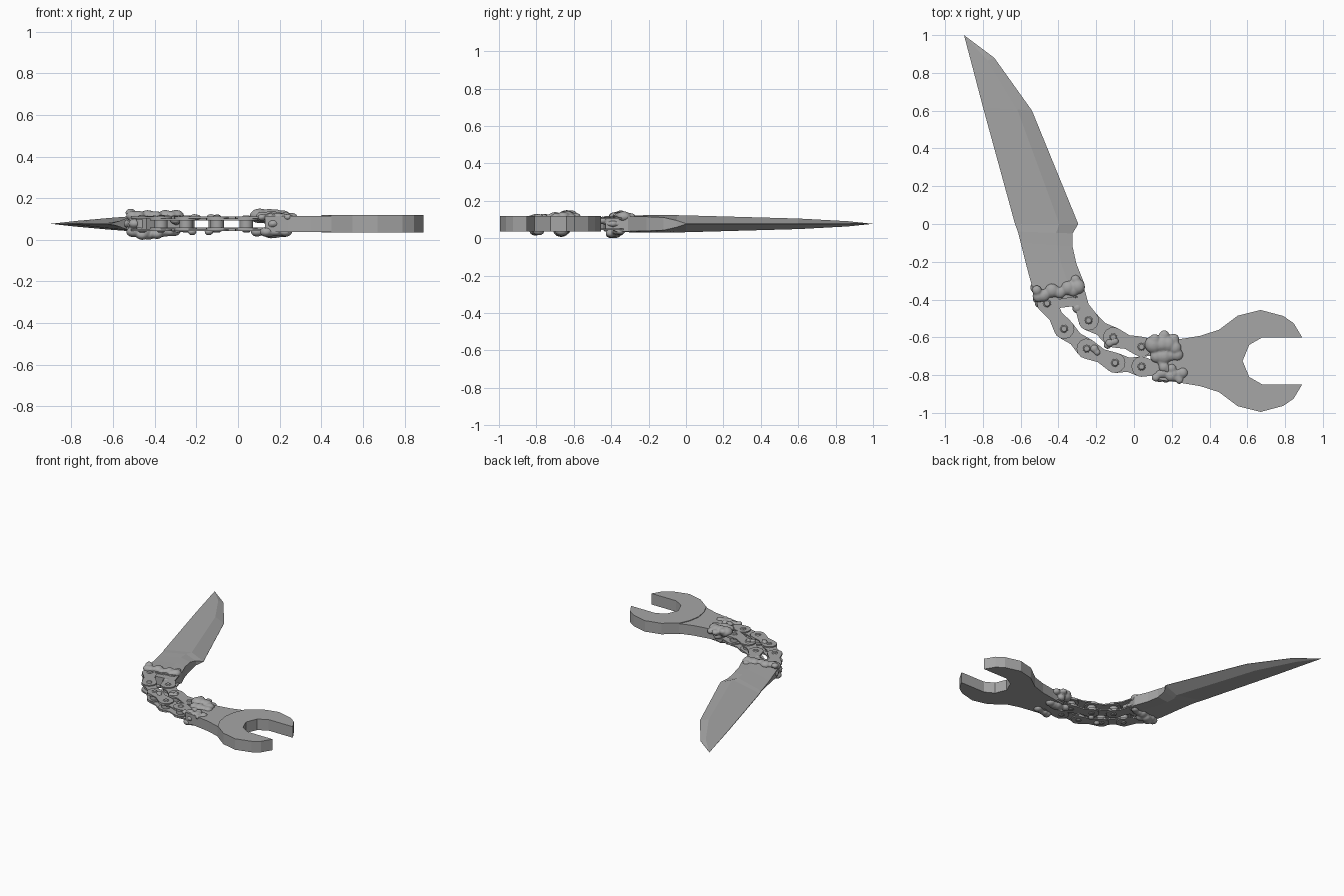
import bpy, bmesh, math, random
from mathutils import Vector, Matrix

random.seed(4)
MID = 0.077

cube = bpy.data.objects.get("Cube")
if cube:
    bpy.data.objects.remove(cube, do_unlink=True)

steel = bpy.data.materials.new("grey steel")
steel.use_nodes = True
GREY = (0.38, 0.38, 0.38, 1)
steel.diffuse_color = GREY
bsdf = steel.node_tree.nodes["Principled BSDF"]
bsdf.inputs["Base Color"].default_value = GREY
bsdf.inputs["Roughness"].default_value = 0.6


def finish(name, bm, smooth=None):
    bmesh.ops.recalc_face_normals(bm, faces=bm.faces[:])
    mesh = bpy.data.meshes.new(name)
    bm.to_mesh(mesh)
    bm.free()
    mesh.materials.append(steel)
    ob = bpy.data.objects.new(name, mesh)
    bpy.context.collection.objects.link(ob)
    if smooth:
        bpy.ops.object.select_all(action='DESELECT')
        ob.select_set(True)
        bpy.context.view_layer.objects.active = ob
        bpy.ops.object.shade_smooth_by_angle(angle=math.radians(smooth))
    return ob


def prism(bm, outline, low, high):
    face = bm.faces.new([bm.verts.new((x, y, low)) for x, y in outline])
    out = bmesh.ops.extrude_face_region(bm, geom=[face], use_keep_orig=True)
    for v in out["geom"]:
        if isinstance(v, bmesh.types.BMVert):
            v.co.z = high


def cylinder(bm, p, radius, low, high, top=None):
    bmesh.ops.create_cone(bm, cap_ends=True, segments=16, radius1=radius,
                          radius2=radius if top is None else top, depth=high - low,
                          matrix=Matrix.Translation((p[0], p[1], (low + high) / 2)))


# Blade: sections of spine point, edge point, and half thickness at ridge, edge, spine
sections = [
    ((-.51, -.42), (-.28, -.38), .043, .040, .030),
    ((-.54, -.33), (-.265, -.31), .045, .040, .025),
    ((-.575, -.20), (-.305, -.21), .046, .038, .012),
    ((-.60, -.10), (-.325, -.12), .046, .034, .005),
    ((-.615, -.04), (-.325, -.05), .046, .018, .004),
    ((-.63, 0), (-.295, 0), .045, .001, .003),
    ((-.80, .62), (-.54, .60), .028, .001, .002),
    ((-.855, .83), (-.74, .88), .014, .001, .001),
]
bm = bmesh.new()
rings = []
for spine, edge, ridge_h, edge_h, spine_h in sections:
    s, e = Vector(spine), Vector(edge)
    row = [(s, spine_h), (s.lerp(e, .7), ridge_h), (e, edge_h)]
    ring = [bm.verts.new((p.x, p.y, MID + h)) for p, h in row]
    ring += [bm.verts.new((p.x, p.y, MID - h)) for p, h in reversed(row)]
    rings.append(ring)
for a, b in zip(rings, rings[1:]):
    for i in range(6):
        j = (i + 1) % 6
        bm.faces.new((a[i], a[j], b[j], b[i]))
tip = bm.verts.new((-.9, 1, MID))
for i in range(6):
    bm.faces.new((rings[-1][i], rings[-1][(i + 1) % 6], tip))
bm.faces.new(rings[0])
finish("blade", bm)

# Wrench head with open jaw: upper half outline mirrored about the wrench axis
AXIS = -.725
half = [(.40, 0), (.415, .09), (.45, .165), (.55, .24), (.67, .27), (.79, .238),
        (.845, .20), (.89, .125), (.68, .125), (.61, .085), (.575, 0)]
outline = [(x, AXIS + y) for x, y in half]
outline += [(x, AXIS - y) for x, y in reversed(half[1:-1])]
bm = bmesh.new()
prism(bm, outline, .035, .120)
finish("wrench_head", bm)

# Wrench shank
shank = [(.13, .10), (.24, .115), (.35, .133), (.45, .165), (.415, .09), (.405, 0)]
outline = [(x, AXIS + y) for x, y in shank]
outline += [(x, AXIS - y) for x, y in reversed(shank[:-1])]
bm = bmesh.new()
prism(bm, outline, .038, .115)
finish("wrench_shank", bm)


# Chain strands: waisted plates, rollers and domed rivets
def link_plate(bm, a, b, low, high, radius=.054):
    a, b = Vector(a), Vector(b)
    along = (b - a).normalized()
    side = Vector((-along.y, along.x))
    pts = []
    for centre, sign in ((b, 1), (a, -1)):
        for k in range(9):
            t = math.radians(-110 + 27.5 * k)
            pts.append(centre + sign * radius * (along * math.cos(t) + side * math.sin(t)))
        pts.append((a + b) / 2 + side * sign * radius * .7)
    prism(bm, [tuple(p) for p in pts], low, high)


strands = {
    "outer_chain": [(-.46, -.42), (-.37, -.555), (-.25, -.66), (-.10, -.735), (.04, -.755), (.18, -.775)],
    "inner_chain": [(-.31, -.37), (-.24, -.51), (-.11, -.60), (.04, -.65), (.18, -.665)],
}
for name, pins in strands.items():
    bm = bmesh.new()
    for i, (a, b) in enumerate(zip(pins, pins[1:])):
        gap = .026 if i % 2 else .034
        for sign in (-1, 1):
            z0, z1 = sorted((MID + sign * gap, MID + sign * (gap - .009)))
            link_plate(bm, a, b, z0, z1)
    for p in pins:
        cylinder(bm, p, .032, MID - .02, MID + .02)
        cylinder(bm, p, .020, MID - .036, MID + .036)
        cylinder(bm, p, .022, MID + .033, MID + .041, .014)
        cylinder(bm, p, .014, MID - .041, MID - .033, .022)
    finish(name, bm, 35)


# Weld beads: lumps fused with a voxel remesh
def weld(name, lumps):
    bm = bmesh.new()
    for x, y, z, r in lumps:
        mat = Matrix.Translation((x, y, z)) @ Matrix.Diagonal((1, 1, .75, 1))
        bmesh.ops.create_icosphere(bm, subdivisions=3, radius=r, matrix=mat)
    ob = finish(name, bm)
    remesh = ob.modifiers.new("fuse", 'REMESH')
    remesh.mode = 'VOXEL'
    remesh.voxel_size = .006
    remesh.use_smooth_shade = True
    soften = ob.modifiers.new("soften", 'SMOOTH')
    soften.factor = .5
    soften.iterations = 4


def bead(start, end, z, r, count):
    a, b = Vector(start), Vector(end)
    for k in range(count):
        p = a.lerp(b, k / (count - 1))
        yield (p.x + random.uniform(-.01, .01), p.y + random.uniform(-.015, .015),
               z, r * random.uniform(.8, 1.2))


top, low = .115, .038
blade_lumps = list(bead((-.50, -.37), (-.30, -.34), top, .034, 8))
blade_lumps += list(bead((-.51, -.38), (-.30, -.36), low, .033, 8))
blade_lumps += list(bead((-.51, -.34), (-.49, -.42), MID, .034, 4))
blade_lumps += list(bead((-.30, -.30), (-.29, -.41), MID, .027, 5))
blade_lumps += [(-.515, -.35, .130, .026), (-.31, -.295, top, .026), (-.29, -.325, top, .030),
                (-.30, -.445, .095, .028), (-.43, -.38, .026, .035), (-.39, -.40, .026, .030),
                (-.46, -.40, .022, .030)]
weld("blade_weld", blade_lumps)

shank_lumps = list(bead((.10, -.65), (.21, -.65), top, .040, 5))
shank_lumps += list(bead((.12, -.69), (.22, -.69), .110, .036, 5))
shank_lumps += list(bead((.10, -.64), (.22, -.68), low, .035, 5))
shank_lumps += list(bead((.15, -.73), (.17, -.77), .110, .025, 3))
shank_lumps += [(.16, -.59, .115, .028), (.11, -.61, .128, .028), (.21, -.61, .105, .030),
                (.15, -.64, .125, .032), (.16, -.62, MID, .032)]
weld("upper_shank_weld", shank_lumps)

lower_lumps = list(bead((.12, -.805), (.25, -.80), .108, .025, 7))
lower_lumps += list(bead((.14, -.81), (.24, -.80), low, .029, 6))
lower_lumps += list(bead((.15, -.815), (.20, -.82), MID, .027, 3))
lower_lumps += [(.20, -.765, .112, .025), (.24, -.825, .108, .022)]
weld("lower_shank_weld", lower_lumps)

weld("outer_chain_weld", [(-.21, -.66, .108, .022), (-.195, -.68, .108, .018), (-.22, -.675, low, .022)])
weld("inner_chain_weld", [(-.13, -.63, .108, .022), (-.10, -.62, .108, .020), (-.14, -.64, low, .022)])

# Short bridge between the strands, under the blade weld
bm = bmesh.new()
prism(bm, [(-.50, -.41), (-.44, -.47), (-.40, -.445), (-.28, -.43), (-.28, -.36)], .045, .108)
finish("blade_tang", bm)
